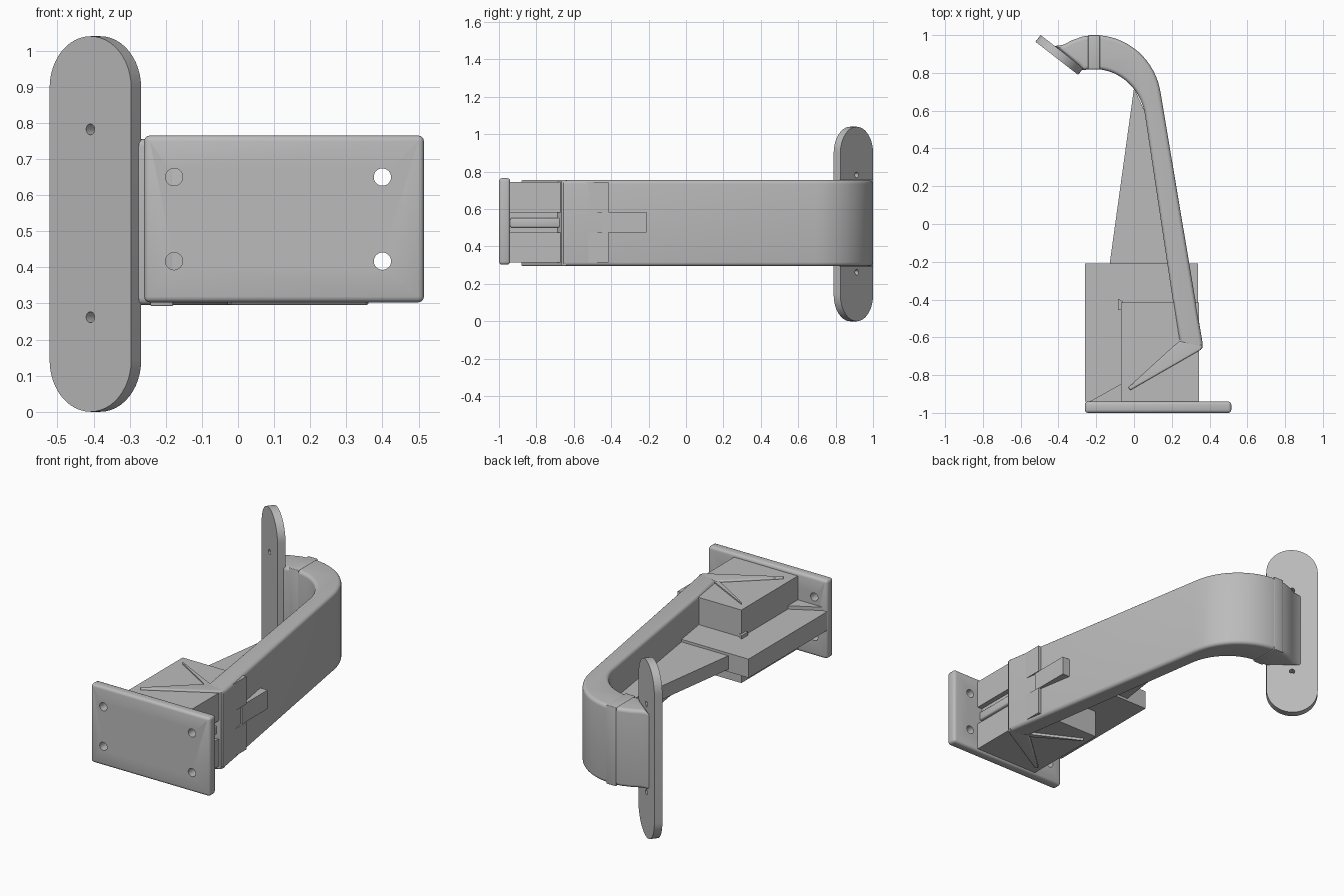
import bpy, bmesh, math
from mathutils import Matrix, Vector

cube = bpy.data.objects.get("Cube")
if cube:
    bpy.data.objects.remove(cube, do_unlink=True)

grey = bpy.data.materials.new("plain grey")
grey.use_nodes = True
grey.diffuse_color = (0.5, 0.5, 0.5, 1)
grey.node_tree.nodes["Principled BSDF"].inputs["Base Color"].default_value = grey.diffuse_color


def finish(name, bm, smooth=True):
    bmesh.ops.recalc_face_normals(bm, faces=bm.faces)
    mesh = bpy.data.meshes.new(name)
    bm.to_mesh(mesh)
    bm.free()
    obj = bpy.data.objects.new(name, mesh)
    bpy.context.collection.objects.link(obj)
    mesh.materials.append(grey)
    if smooth:
        bpy.ops.object.select_all(action='DESELECT')
        obj.select_set(True)
        bpy.context.view_layer.objects.active = obj
        bpy.ops.object.shade_smooth_by_angle(angle=math.radians(35))
    return obj


def prism(name, outline, low, high, rim=0):
    """Extrude a plan outline from low to high, rounding the rims if asked."""
    bm = bmesh.new()
    base = bm.faces.new([bm.verts.new((x, y, low)) for x, y in outline])
    out = bmesh.ops.extrude_face_region(bm, geom=[base])
    tops = [v for v in out["geom"] if isinstance(v, bmesh.types.BMVert)]
    bmesh.ops.translate(bm, vec=(0, 0, high - low), verts=tops)
    if rim:
        edges = [e for e in bm.edges if abs(e.verts[0].co.z - e.verts[1].co.z) < 1e-5]
        bmesh.ops.bevel(bm, geom=edges, offset=rim, segments=5, profile=0.5,
                        affect='EDGES', clamp_overlap=True)
    return finish(name, bm)


def box(name, x, y, z, bevel=0):
    bm = bmesh.new()
    bmesh.ops.create_cube(bm, size=1)
    for v in bm.verts:
        v.co = [lo + (c + 0.5) * (hi - lo) for c, (lo, hi) in zip(v.co, (x, y, z))]
    if bevel:
        bmesh.ops.bevel(bm, geom=bm.edges[:], offset=bevel, segments=3,
                        profile=0.5, affect='EDGES')
    return finish(name, bm)


def drill(obj, centres, radius, axis):
    """Cut round holes along a horizontal axis."""
    for c in centres:
        bm = bmesh.new()
        turn = Vector((0, 0, 1)).rotation_difference(axis).to_matrix().to_4x4()
        bmesh.ops.create_cone(bm, cap_ends=True, segments=32, radius1=radius, radius2=radius,
                              depth=0.3, matrix=Matrix.Translation(c) @ turn)
        cutter = finish("hole_cutter", bm, False)
        cutter.hide_render = True
        mod = obj.modifiers.new("hole", 'BOOLEAN')
        mod.operation, mod.solver, mod.object = 'DIFFERENCE', 'EXACT', cutter
        bpy.context.view_layer.objects.active = obj
        bpy.ops.object.modifier_apply(modifier=mod.name)
        bpy.data.objects.remove(cutter, do_unlink=True)


def arc(cx, cy, rx, ry, start, end, steps=16):
    angles = [math.radians(start + (end - start) * i / steps) for i in range(steps + 1)]
    return [(cx + rx * math.cos(a), cy + ry * math.sin(a)) for a in angles]


# Front mounting plate with four bolt holes
plate = box("mounting_plate", (-0.26, 0.515), (-1, -0.94), (0.303, 0.765), 0.016)
drill(plate, [(x, -0.97, z) for x in (-0.177, 0.4) for z in (0.417, 0.65)], 0.024, Vector((0, 1, 0)))

# Curved arm, widening into the bend and flaring at the pad
arm_outline = (
    [(0.345, -0.67), (0.362, -0.655), (0.364, -0.635)]
    + arc(-0.21, 0.64, 0.355, 0.36, 8, 90)
    + [(-0.27, 0.993), (-0.33, 0.972), (-0.37, 0.95), (-0.42, 0.942)]
    + [(-0.29, 0.84), (-0.275, 0.815)]
    + arc(-0.21, 0.53, 0.272, 0.29, 90, 8)
    + [(0.205, -0.4), (0.24, -0.63)]
)
prism("curved_arm", arm_outline, 0.295, 0.755, 0.045)

# Folded front legs of the arm, a sloping one and a slim rib
prism("arm_front_leg", [(0.24, -0.62), (0.362, -0.64), (0.355, -0.665),
                        (-0.02, -0.88), (-0.03, -0.865)], 0.295, 0.755, 0.008)
prism("arm_front_rib", [(-0.03, -0.472), (-0.02, -0.486), (0.235, -0.64), (0.26, -0.62)],
      0.3, 0.752)

# Upper and lower clamp blocks
for name, low, high in (("lower_block", 0.315, 0.475), ("upper_block", 0.582, 0.745)):
    box(name, (-0.07, 0.345), (-0.94, -0.415), (low, high))

# Shelf slab between the blocks, set back in the side slot
prism("shelf_slab", [(-0.26, -0.94), (0.315, -0.94), (0.315, -0.45), (0.34, -0.45),
                     (0.34, -0.21), (-0.26, -0.21)], 0.475, 0.585)
box("slot_rail", (0.3, 0.335), (-0.94, -0.66), (0.5, 0.553), 0.01)

# Long triangular web from the shelf to the bend
prism("triangular_web", [(-0.13, -0.22), (0.2, -0.22), (0.1, 0.5), (0, 0.72)], 0.49, 0.57)

# Small gussets beside the upper block
prism("plate_gusset", [(-0.235, -0.94), (-0.065, -0.94), (-0.065, -0.845)], 0.58, 0.605)
prism("corner_gusset", [(-0.085, -0.395), (-0.06, -0.41), (-0.06, -0.455), (-0.085, -0.455)],
      0.58, 0.605)

# Square collar around the bend
box("collar", (-0.243, -0.18), (0.818, 1), (0.293, 0.757), 0.004)

# Upright rounded pad, turned to face the front corner
along = Vector((0.79, -0.613, 0))
normal = Vector((-0.613, -0.79, 0))
half, top, radius = 0.0225, 1.04, 0.143
centre = Vector((-0.395, 0.895, 0))
outline = (arc(0, top - radius, radius, radius, 0, 180, 24)
           + arc(0, radius, radius, radius, 180, 360, 24))
bm = bmesh.new()
face = bm.faces.new([bm.verts.new(centre + along * u + normal * half + Vector((0, 0, v)))
                     for u, v in outline])
out = bmesh.ops.extrude_face_region(bm, geom=[face])
bmesh.ops.translate(bm, vec=normal * -2 * half,
                    verts=[v for v in out["geom"] if isinstance(v, bmesh.types.BMVert)])
pad = finish("rounded_pad", bm)
drill(pad, [centre + Vector((0, 0, z)) for z in (0.262, 0.782)], 0.015, normal)
